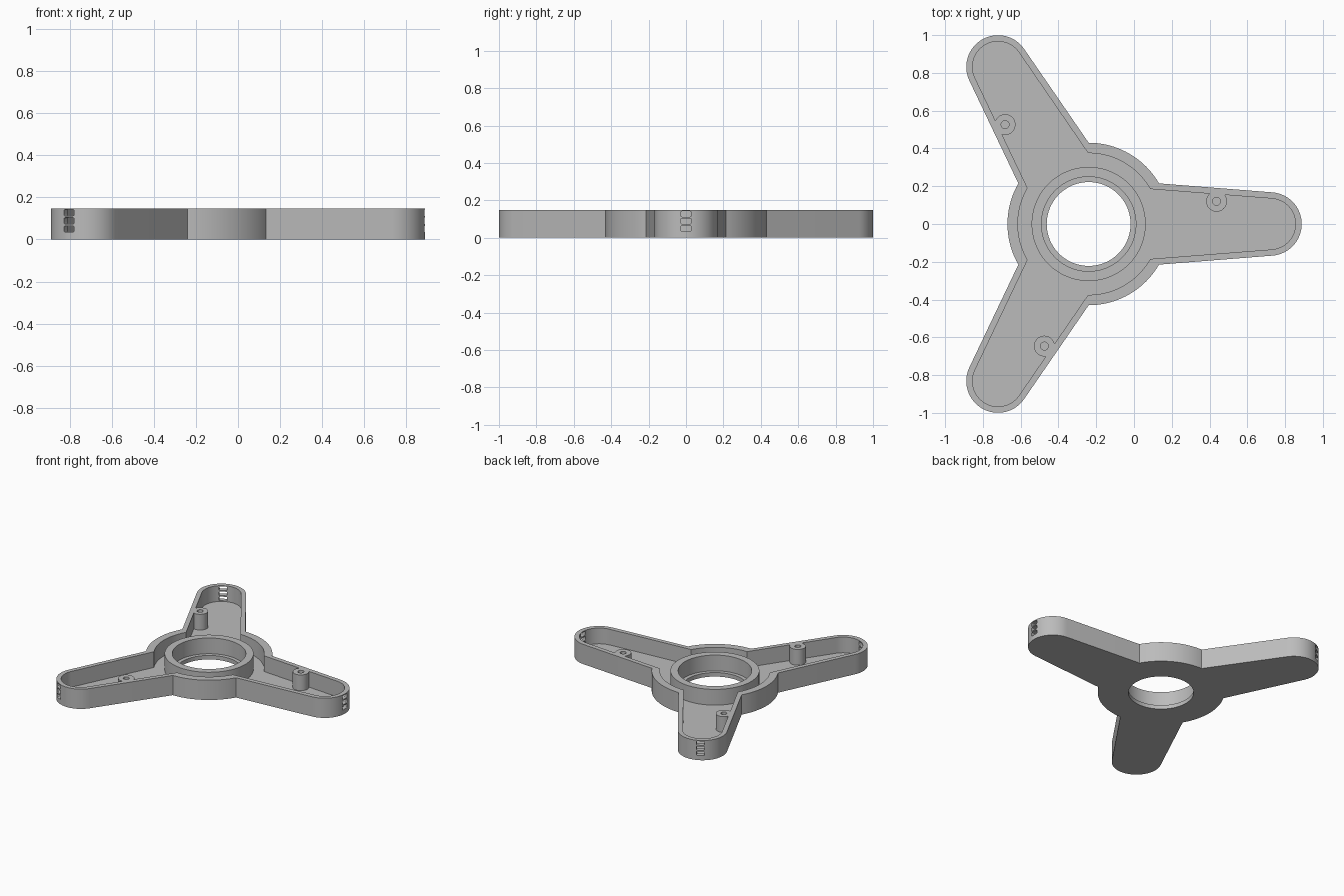
import bpy, bmesh
from math import sin, cos, pi, tau, asin, atan2, hypot, radians
from mathutils import Matrix, Vector

cube = bpy.data.objects.get("Cube")
if cube:
    bpy.data.objects.remove(cube, do_unlink=True)

HUB = Vector((-0.24, 0, 0))     # centre of the hub
HEIGHT, FLOOR = 0.148, 0.03
TIP = 0.96                      # distance from hub to each arm tip centre
ANGLES = [0, tau / 3, -tau / 3]

grey = bpy.data.materials.new("plain grey")
grey.use_nodes = True
colour = (0.5, 0.5, 0.5, 1)
grey.diffuse_color = colour
grey.node_tree.nodes["Principled BSDF"].inputs["Base Color"].default_value = colour


def finish(name, bm, place=Matrix.Translation(HUB)):
    bmesh.ops.recalc_face_normals(bm, faces=bm.faces)
    mesh = bpy.data.meshes.new(name)
    bm.to_mesh(mesh)
    bm.free()
    mesh.transform(place)
    mesh.materials.append(grey)
    obj = bpy.data.objects.new(name, mesh)
    bpy.context.collection.objects.link(obj)
    return obj


def smooth(obj):
    bpy.ops.object.select_all(action='DESELECT')
    obj.select_set(True)
    bpy.context.view_layer.objects.active = obj
    bpy.ops.object.shade_smooth_by_angle(angle=radians(25))


def arc(cx, radius, start, end, steps):
    return [(cx + radius * cos(start + (end - start) * i / steps),
             radius * sin(start + (end - start) * i / steps)) for i in range(steps + 1)]


def outline(hub_radius, root_half, tip_radius):
    """Three tapered, round-tipped arms joined by arcs of the hub."""
    root = asin(root_half / hub_radius)
    run = TIP - hub_radius * cos(root)
    taper = atan2(root_half, run) - asin(tip_radius / hypot(root_half, run))
    side = pi / 2 - taper
    sector = arc(TIP, tip_radius, -side, side, 32) + arc(0, hub_radius, root, tau / 3 - root, 20)
    return [(x * cos(a) - y * sin(a), x * sin(a) + y * cos(a))
            for a in (0, tau / 3, 2 * tau / 3) for x, y in sector]


def prism(name, points, low, high):
    bm = bmesh.new()
    face = bm.faces.new([bm.verts.new((x, y, low)) for x, y in points])
    new = bmesh.ops.extrude_face_region(bm, geom=[face])["geom"]
    top = [v for v in new if isinstance(v, bmesh.types.BMVert)]
    bmesh.ops.translate(bm, verts=top, vec=(0, 0, high - low))
    return finish(name, bm)


def tube(name, inner, outer, low, high, steps, place):
    """Square-section ring made by spinning a rectangular profile."""
    bm = bmesh.new()
    loops = []
    for r, z in ((inner, low), (outer, low), (outer, high), (inner, high)):
        loops.append([bm.verts.new((r * cos(tau * i / steps), r * sin(tau * i / steps), z))
                      for i in range(steps)])
    for a, b in zip(loops, loops[1:] + loops[:1]):
        for i in range(steps):
            j = (i + 1) % steps
            bm.faces.new((a[i], a[j], b[j], b[i]))
    obj = finish(name, bm, place)
    smooth(obj)
    return obj


def cut(obj, cutter):
    cutter.hide_render = True
    mod = obj.modifiers.new("cut", 'BOOLEAN')
    mod.operation, mod.solver, mod.object = 'DIFFERENCE', 'EXACT', cutter
    bpy.context.view_layer.objects.active = obj
    bpy.ops.object.modifier_apply(modifier=mod.name)
    bpy.data.objects.remove(cutter, do_unlink=True)


# Housing: tray with a rim, hollowed out and pierced at the hub
housing = prism("housing", outline(0.43, 0.215, 0.168), 0, HEIGHT)
cut(housing, prism("cavity_cutter", outline(0.375, 0.185, 0.135), FLOOR, 0.3))
cut(housing, prism("hole_cutter", arc(0, 0.222, 0, tau, 80)[:-1], -0.1, 0.3))

# Three stacked rounded vents through each arm tip
for angle in ANGLES:
    for level in range(3):
        bm = bmesh.new()
        size = Matrix.Diagonal((0.12, 0.056, 0.03, 1))
        bmesh.ops.create_cube(bm, size=1, matrix=size)
        long_edges = [e for e in bm.edges
                      if abs((e.verts[0].co - e.verts[1].co).x) > 0.1]
        bmesh.ops.bevel(bm, geom=long_edges, offset=0.007, segments=3,
                        profile=0.5, affect='EDGES')
        place = (Matrix.Translation(HUB) @ Matrix.Rotation(angle, 4, 'Z')
                 @ Matrix.Translation((TIP + 0.15, 0, 0.05 + 0.0385 * level)))
        cut(housing, finish("vent_cutter", bm, place))
smooth(housing)

# Bearing seat wall standing on the floor around the hole
tube("bearing_seat", 0.25, 0.302, FLOOR, HEIGHT, 80, Matrix.Translation(HUB))

# One hollow screw post against the wall of each arm
for number, angle in enumerate(ANGLES, 1):
    place = (Matrix.Translation(HUB) @ Matrix.Rotation(angle, 4, 'Z')
             @ Matrix.Translation((0.677, 0.12, 0)))
    tube(f"screw_post_{number}", 0.021, 0.055, FLOOR, HEIGHT, 32, place)
